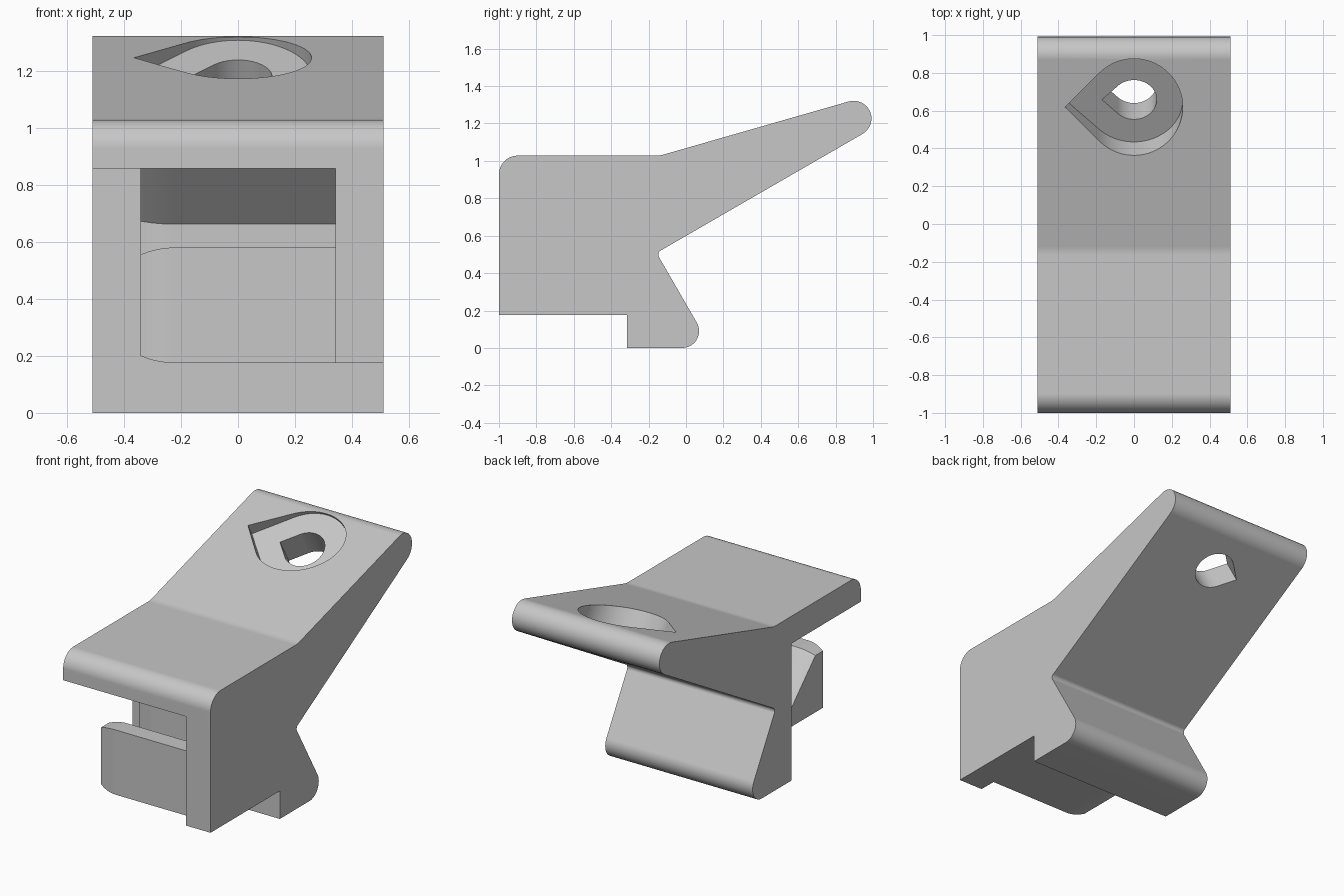
import bpy, bmesh, math
from mathutils import Vector, Matrix

old = bpy.data.objects.get("Cube")
if old:
    bpy.data.objects.remove(old, do_unlink=True)

grey = bpy.data.materials.new("light grey plastic")
grey.use_nodes = True
colour = (0.57, 0.57, 0.57, 1)
grey.diffuse_color = colour
grey.node_tree.nodes["Principled BSDF"].inputs["Base Color"].default_value = colour


def loft(name, rings):
    """Closed solid through matching rings of points."""
    bm = bmesh.new()
    loops = [[bm.verts.new(p) for p in ring] for ring in rings]
    for a, b in zip(loops, loops[1:]):
        for i in range(len(a)):
            j = (i + 1) % len(a)
            bm.faces.new((a[i], a[j], b[j], b[i]))
    bm.faces.new(loops[0])
    bm.faces.new(loops[-1])
    bmesh.ops.recalc_face_normals(bm, faces=bm.faces)
    mesh = bpy.data.meshes.new(name)
    bm.to_mesh(mesh)
    bm.free()
    mesh.materials.append(grey)
    obj = bpy.data.objects.new(name, mesh)
    bpy.context.collection.objects.link(obj)
    return obj


def rounded(corners, steps=12):
    """Polygon from (y, z, radius) corners with filleted points."""
    pts = []
    for i, (y, z, r) in enumerate(corners):
        p = Vector((y, z))
        if r == 0:
            pts.append(p)
            continue
        u = (Vector(corners[i - 1][:2]) - p).normalized()
        v = (Vector(corners[(i + 1) % len(corners)][:2]) - p).normalized()
        half = u.angle(v) / 2
        centre = p + (u + v).normalized() * (r / math.sin(half))
        start = p + u * (r / math.tan(half)) - centre
        end = p + v * (r / math.tan(half)) - centre
        sweep = math.atan2(start.x * end.y - start.y * end.x, start.dot(end))
        for k in range(steps + 1):
            pts.append(centre + Matrix.Rotation(sweep * k / steps, 2) @ start)
    return pts


def inset(poly, d):
    """Move every side of a clockwise polygon inwards by d."""
    out = []
    for i, p in enumerate(poly):
        a = (p - poly[i - 1]).normalized()
        b = (poly[(i + 1) % len(poly)] - p).normalized()
        na, nb = Vector((a.y, -a.x)), Vector((b.y, -b.x))
        out.append(p + (na + nb) * (d / (1 + na.dot(nb))))
    return out


def at_x(x, poly):
    return [(x, p.x, p.y) for p in poly]


def teardrop(name, radius, origin, low, high):
    """Teardrop prism at right angles to the underside of the lever."""
    flat = [(-radius * math.sqrt(2), 0)]
    for k in range(49):
        t = math.radians(-135 + 270 * k / 48)
        flat.append((radius * math.cos(t), radius * math.sin(t)))
    turn = Matrix.Translation(origin) @ Matrix.Rotation(math.radians(30), 4, 'X')
    return loft(name, [[turn @ Vector((x, y, h)) for x, y in flat] for h in (low, high)])


def combine(target, other, operation):
    mod = target.modifiers.new(operation.lower(), 'BOOLEAN')
    mod.operation = operation
    mod.solver = 'EXACT'
    mod.object = other
    bpy.context.view_layer.objects.active = target
    bpy.ops.object.modifier_apply(modifier=mod.name)
    bpy.data.objects.remove(other, do_unlink=True)


# Side profile: front block, raised lever and foot
half_width = 0.51
profile = rounded([
    (-1, 0.175, 0), (-1, 1.028, 0.1), (-0.14, 1.028, 0.15),
    (1.614, 1.531, 0.095), (-0.1575, 0.508, 0.025),
    (0.136, 0, 0.09), (-0.315, 0, 0), (-0.315, 0.175, 0)])
body = loft("clip_body", [at_x(-half_width, profile), at_x(half_width, profile)])

# Open space under the front, leaving one side wall
space = [Vector(p) for p in ((-1.2, -0.1), (-1.2, 0.857), (-0.315, 0.857), (-0.315, -0.1))]
combine(body, loft("front_space", [at_x(-0.7, space), at_x(0.342, space)]), 'DIFFERENCE')

# Hooked jaw, its free end rounded off on every side
jaw = [Vector(p) for p in (
    (-0.89, 0.175), (-0.89, 0.58), (-0.78, 0.58), (-0.515, 0.315),
    (-0.515, 0.662), (-0.755, 0.9), (-0.25, 0.9), (-0.25, 0.175))]
rings = [at_x(0.4, jaw)]
for k in range(9):
    t = 0.12 * k / 8
    rings.append(at_x(-0.222 - t, inset(jaw, 0.3 - math.sqrt(0.09 - t * t))))
combine(body, loft("hooked_jaw", rings), 'UNION')

# Teardrop pocket and through hole in the lever
seat = Vector((0, 0.658, 1.178))
combine(body, teardrop("pocket", 0.258, seat, 0, 0.45), 'DIFFERENCE')
combine(body, teardrop("through_hole", 0.12, seat, -0.4, 0.1), 'DIFFERENCE')

# Smooth curves, keep crisp edges
bpy.ops.object.select_all(action='DESELECT')
body.select_set(True)
bpy.context.view_layer.objects.active = body
bpy.ops.object.shade_smooth_by_angle(angle=math.radians(20))
weighted = body.modifiers.new("flat_face_normals", 'WEIGHTED_NORMAL')
weighted.keep_sharp = True
